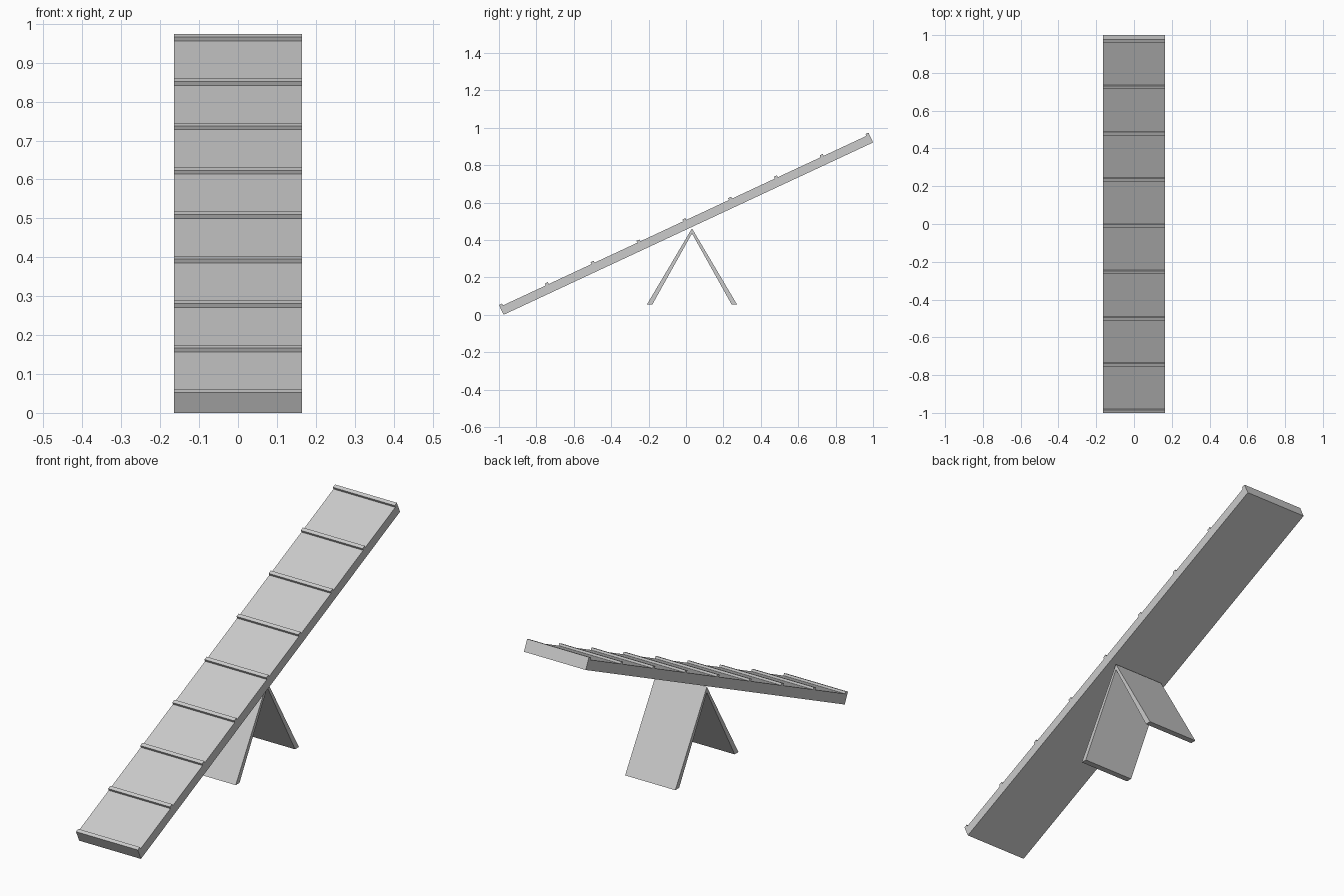
import bpy, bmesh
from math import radians, sin, cos

if "Cube" in bpy.data.objects:
    bpy.data.objects.remove(bpy.data.objects["Cube"])

ANGLE = radians(25)
LENGTH, THICK, HALF_W = 2.18, 0.047, 0.165
CLEAT_W, CLEAT_H, CLEATS = 0.018, 0.011, 9


def extrude_profile(name, pts, half_width):
    """Closed (y, z) outline extruded symmetrically along x."""
    bm = bmesh.new()
    face = bm.faces.new([bm.verts.new((-half_width, y, z)) for y, z in pts])
    ext = bmesh.ops.extrude_face_region(bm, geom=[face])
    moved = [v for v in ext["geom"] if isinstance(v, bmesh.types.BMVert)]
    bmesh.ops.translate(bm, verts=moved, vec=(2 * half_width, 0, 0))
    bmesh.ops.recalc_face_normals(bm, faces=bm.faces)
    mesh = bpy.data.meshes.new(name)
    bm.to_mesh(mesh)
    bm.free()
    obj = bpy.data.objects.new(name, mesh)
    bpy.context.collection.objects.link(obj)
    return obj


def tilted(u, v):
    """Point along the plank (u) and above its underside (v)."""
    y0 = -1 + (THICK + CLEAT_H) * sin(ANGLE)
    return (y0 + u * cos(ANGLE) - v * sin(ANGLE), u * sin(ANGLE) + v * cos(ANGLE))


def tilted_box(name, u0, u1, v0, v1):
    pts = [tilted(u0, v0), tilted(u1, v0), tilted(u1, v1), tilted(u0, v1)]
    return extrude_profile(name, pts, HALF_W)


# Tilted plank
tilted_box("plank", 0, LENGTH, 0, THICK)

# Grip cleats, flush with both ends
for i in range(CLEATS):
    u = i * (LENGTH - CLEAT_W) / (CLEATS - 1)
    tilted_box(f"cleat_{i + 1}", u, u + CLEAT_W, THICK, THICK + CLEAT_H)

# Inverted V stand
PIVOT_Y, APEX_Z, FOOT_Z = 0.032, 0.462, 0.055
SPREAD, FOOT_W, INNER_Z = 0.241, 0.029, 0.435
for name, s in (("front_leg", -1), ("back_leg", 1)):
    extrude_profile(name, [(PIVOT_Y, APEX_Z), (PIVOT_Y + s * SPREAD, FOOT_Z),
                           (PIVOT_Y + s * (SPREAD - FOOT_W), FOOT_Z),
                           (PIVOT_Y, INNER_Z)], 0.134)
